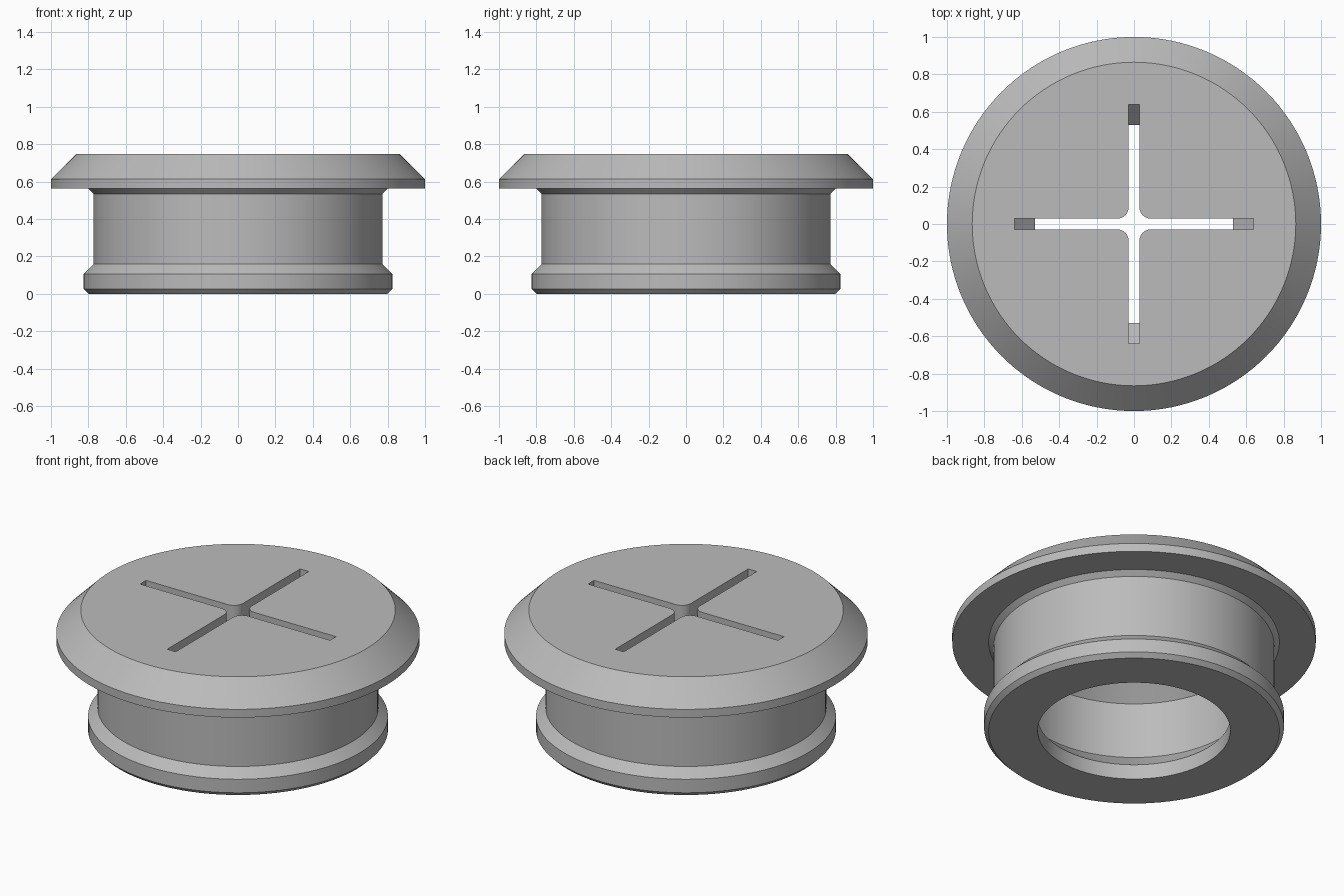
import bpy, bmesh, math
from mathutils import Matrix, Vector

cube = bpy.data.objects.get("Cube")
if cube:
    bpy.data.objects.remove(cube, do_unlink=True)

SEGMENTS = 128
SLOT_HALF_WIDTH, SLOT_REACH, FILLET = 0.029, 0.638, 0.06

# (radius, height) around the wall: outside upward, then cavity downward
OUTSIDE = [(0.80, 0), (0.825, 0.025), (0.825, 0.107), (0.772, 0.16), (0.772, 0.535),
           (0.80, 0.563), (1, 0.563), (1, 0.613), (0.865, 0.748)]
CAVITY = [(0.53, 0.65), (0.64, 0.54), (0.64, 0.20), (0.53, 0.09), (0.53, 0)]


def make_object(name, bm):
    bmesh.ops.recalc_face_normals(bm, faces=bm.faces)
    mesh = bpy.data.meshes.new(name)
    bm.to_mesh(mesh)
    bm.free()
    obj = bpy.data.objects.new(name, mesh)
    bpy.context.collection.objects.link(obj)
    return obj


def make_plug():
    """Revolve the wall profile, then close the lid above and below."""
    bm = bmesh.new()
    rings = []
    for radius, height in OUTSIDE + CAVITY:
        angles = [math.tau * i / SEGMENTS for i in range(SEGMENTS)]
        rings.append([bm.verts.new((radius * math.cos(a), radius * math.sin(a), height))
                      for a in angles])
    lid = len(OUTSIDE) - 1
    for k, lower in enumerate(rings):
        if k == lid:
            bm.faces.new(lower)
            bm.faces.new(rings[k + 1])
            continue
        upper = rings[(k + 1) % len(rings)]
        for i in range(SEGMENTS):
            j = (i + 1) % SEGMENTS
            bm.faces.new((lower[i], lower[j], upper[j], upper[i]))
    return make_object("plug_body", bm)


def make_slot_cutter():
    """Cross outline with filleted inner corners, extruded through the lid."""
    w, c = SLOT_HALF_WIDTH, SLOT_HALF_WIDTH + FILLET
    arm = [Vector((SLOT_REACH, -w, 0.5)), Vector((SLOT_REACH, w, 0.5))]
    for i in range(9):
        a = math.radians(270 - 90 * i / 8)
        arm.append(Vector((c + FILLET * math.cos(a), c + FILLET * math.sin(a), 0.5)))
    bm = bmesh.new()
    outline = []
    for quarter in range(4):
        turn = Matrix.Rotation(quarter * math.pi / 2, 3, 'Z')
        outline += [bm.verts.new(turn @ p) for p in arm]
    base = bm.faces.new(outline)
    top = bmesh.ops.extrude_face_region(bm, geom=[base])["geom"]
    bmesh.ops.translate(bm, vec=(0, 0, 0.5),
                        verts=[v for v in top if isinstance(v, bmesh.types.BMVert)])
    return make_object("slot_cutter", bm)


# Plain grey plastic
grey = bpy.data.materials.new("grey plastic")
grey.use_nodes = True
colour = (0.5, 0.5, 0.5, 1)
grey.diffuse_color = colour
grey.node_tree.nodes["Principled BSDF"].inputs["Base Color"].default_value = colour

# Plug with the cross slot cut through its lid
plug = make_plug()
plug.data.materials.append(grey)
cutter = make_slot_cutter()
cutter.data.materials.append(grey)
cutter.hide_render = True
cut = plug.modifiers.new("cross slot", 'BOOLEAN')
cut.operation, cut.solver, cut.object = 'DIFFERENCE', 'EXACT', cutter

bpy.ops.object.select_all(action='DESELECT')
plug.select_set(True)
bpy.context.view_layer.objects.active = plug
bpy.ops.object.modifier_apply(modifier=cut.name)
bpy.data.objects.remove(cutter, do_unlink=True)
bpy.ops.object.shade_smooth_by_angle(angle=math.radians(25))
